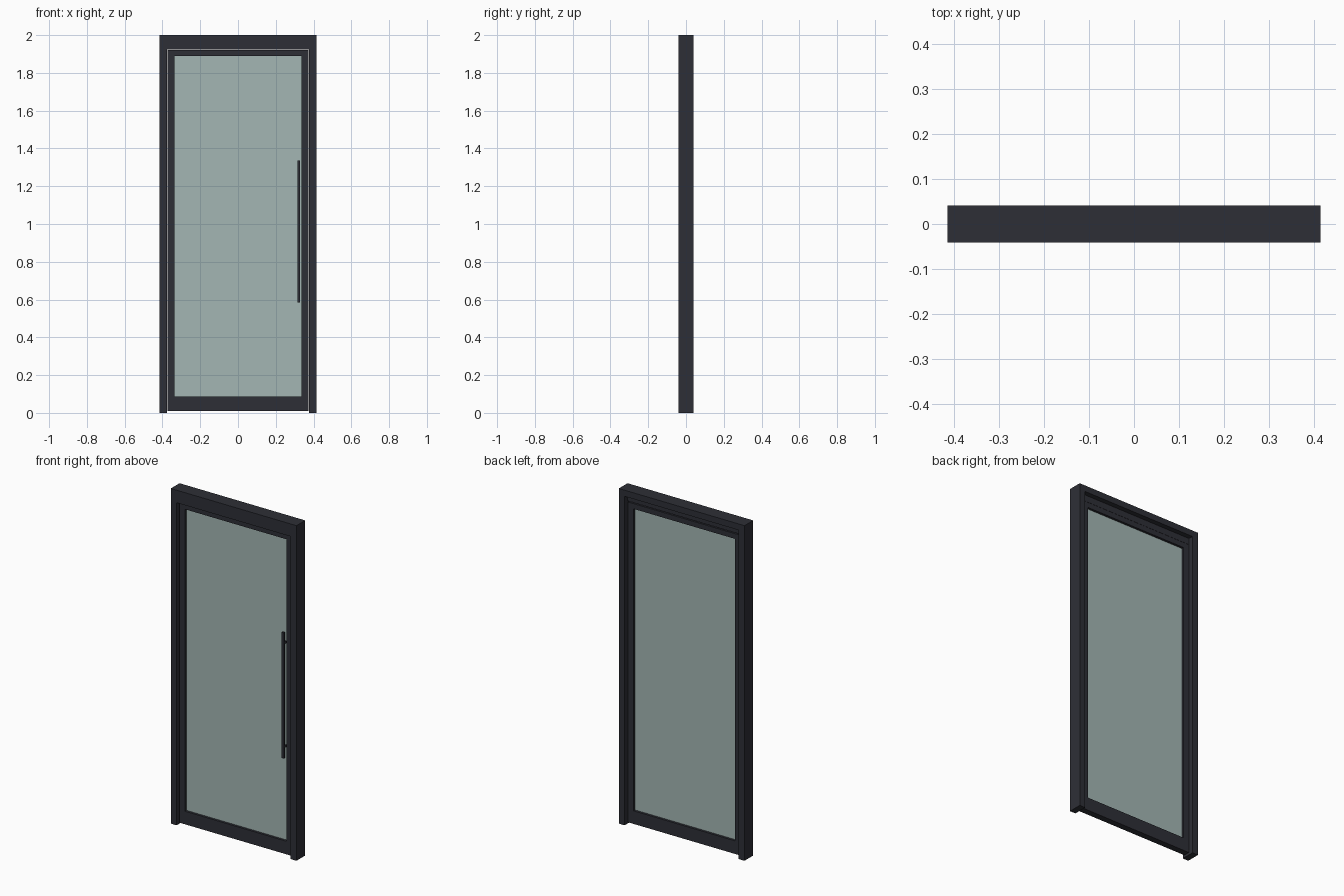
import bpy
import bmesh

if "Cube" in bpy.data.objects:
    bpy.data.objects.remove(bpy.data.objects["Cube"])


def material(name, color):
    m = bpy.data.materials.new(name)
    m.diffuse_color = color
    m.use_nodes = True
    m.node_tree.nodes["Principled BSDF"].inputs["Base Color"].default_value = m.diffuse_color
    return m


METAL = material("dark anodised metal", (0.027, 0.028, 0.037, 1.0))
GLASS = material("pale green glass", (0.37, 0.47, 0.455, 0.78))


def boxes(name, mat, *extents):
    """One object made of boxes, each given as (x0, x1, y0, y1, z0, z1)."""
    bm = bmesh.new()
    for x0, x1, y0, y1, z0, z1 in extents:
        cube = bmesh.ops.create_cube(bm, size=1.0)["verts"]
        bmesh.ops.scale(bm, vec=(x1 - x0, y1 - y0, z1 - z0), verts=cube)
        bmesh.ops.translate(
            bm, vec=((x0 + x1) / 2, (y0 + y1) / 2, (z0 + z1) / 2), verts=cube)
    mesh = bpy.data.meshes.new(name)
    bm.to_mesh(mesh)
    bm.free()
    mesh.materials.append(mat)
    obj = bpy.data.objects.new(name, mesh)
    bpy.context.collection.objects.link(obj)
    return obj


W, D, H = 0.415, 0.041, 2.0          # half width, half depth, height
JAMB = 0.377                         # inner edge of the jambs
LEAF, PANE = 0.372, 0.335            # outer and inner edge of the door stiles
Y0, Y1 = -0.022, 0.016               # door leaf depth
Z0, Z1 = 0.01, 1.921                 # door leaf height
P0, P1 = 0.088, 1.89                 # glass opening height

# Fixed surround: two jambs, the head and its front stop
for side, s in (("left", -1), ("right", 1)):
    a, b = sorted((s * JAMB, s * W))
    boxes(side + "_jamb", METAL, (a, b, -D, D, 0, H))
boxes("head", METAL, (-JAMB, JAMB, -D, D, 1.963, H))
boxes("head_stop", METAL, (-JAMB, JAMB, -D, 0.012, 1.925, 1.963))

# Door leaf: stiles and rails around the pane
for side, s in (("left", -1), ("right", 1)):
    a, b = sorted((s * PANE, s * LEAF))
    boxes(side + "_stile", METAL, (a, b, Y0, Y1, Z0, Z1))
boxes("bottom_rail", METAL, (-PANE, PANE, Y0, Y1, Z0, P0))
boxes("top_rail", METAL, (-PANE, PANE, Y0, Y1, P1, Z1))
boxes("glass_pane", GLASS, (-PANE, PANE, -0.008, 0.002, P0, P1))

# Long pull handle with two standoffs
boxes("pull_handle", METAL, (0.314, 0.328, -0.037, -0.025, 0.585, 1.335))
boxes("handle_standoffs", METAL,
      *[(0.316, 0.326, -0.025, -0.008, z - 0.006, z + 0.006) for z in (0.65, 1.27)])
